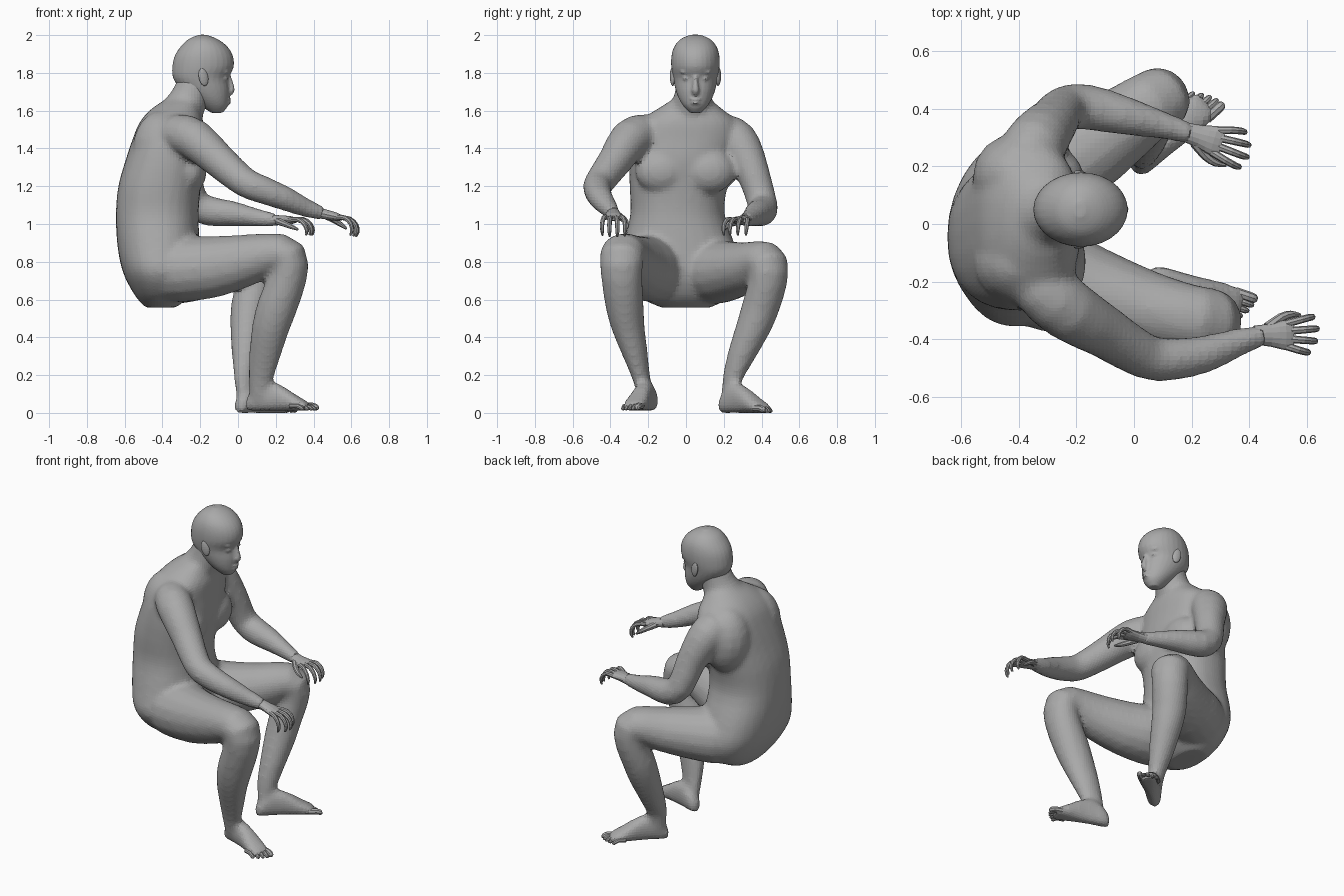
import bpy
import bmesh
from math import cos, sin, pi, copysign
from mathutils import Vector, Matrix

if "Cube" in bpy.data.objects:
    bpy.data.objects.remove(bpy.data.objects["Cube"], do_unlink=True)

grey = bpy.data.materials.new("plain grey")
grey.use_nodes = True
grey.diffuse_color = (0.4, 0.4, 0.4, 1)
for node in grey.node_tree.nodes:
    if node.type == 'BSDF_PRINCIPLED':
        node.inputs["Base Color"].default_value = (0.4, 0.4, 0.4, 1)
        node.inputs["Roughness"].default_value = 0.7


def finish(name, bm):
    mesh = bpy.data.meshes.new(name)
    bm.to_mesh(mesh)
    bm.free()
    mesh.materials.append(grey)
    obj = bpy.data.objects.new(name, mesh)
    bpy.context.collection.objects.link(obj)
    return obj


def fuse(name, pieces, voxel, rounds):
    """Melt overlapping pieces into one skin with soft joints."""
    bm = bmesh.new()
    for piece in pieces:
        bm.from_mesh(piece.data)
        bpy.data.objects.remove(piece, do_unlink=True)
    obj = finish(name, bm)
    remesh = obj.modifiers.new("skin", 'REMESH')
    remesh.mode = 'VOXEL'
    remesh.voxel_size = voxel
    soften = obj.modifiers.new("soften", 'SMOOTH')
    soften.factor = 0.5
    soften.iterations = rounds


def spline(keys, steps):
    """Smooth rings running through the key rings."""
    keys = [Vector(k) for k in keys]
    out = []
    for i in range(len(keys) - 1):
        p, q = keys[i], keys[i + 1]
        before, after = keys[max(i - 1, 0)], keys[min(i + 2, len(keys) - 1)]
        m, n = (q - before) / 2, (after - p) / 2
        for s in range(steps):
            t = s / steps
            t2, t3 = t * t, t * t * t
            out.append(p * (2 * t3 - 3 * t2 + 1) + m * (t3 - 2 * t2 + t)
                       + q * (3 * t2 - 2 * t3) + n * (t3 - t2))
    return out + [keys[-1]]


def loft(name, keys, ref, axis=None, sides=16, steps=2, power=1.0):
    """Skin over rings of (x, y, z, half width along ref, half depth)."""
    rings = spline(keys, steps)
    centres = [Vector(r[:3]) for r in rings]
    bm = bmesh.new()
    side, previous = Vector(ref), None
    for i, ring in enumerate(rings):
        if axis:
            along = Vector(axis).normalized()
        else:
            along = (centres[min(i + 1, len(rings) - 1)] - centres[max(i - 1, 0)]).normalized()
        side = (side - along * side.dot(along)).normalized()
        depth = along.cross(side)
        loop = []
        for j in range(sides):
            c, s = cos(2 * pi * j / sides), sin(2 * pi * j / sides)
            c, s = copysign(abs(c) ** power, c), copysign(abs(s) ** power, s)
            loop.append(bm.verts.new(centres[i] + side * c * max(ring[3], 0.002)
                                     + depth * s * max(ring[4], 0.002)))
        if previous:
            for j in range(sides):
                k = (j + 1) % sides
                bm.faces.new((previous[j], previous[k], loop[k], loop[j]))
        else:
            bm.faces.new(loop)
        previous = loop
    bm.faces.new(previous)
    bmesh.ops.recalc_face_normals(bm, faces=bm.faces)
    return finish(name, bm)


def blob(name, place, size):
    bm = bmesh.new()
    bmesh.ops.create_uvsphere(bm, u_segments=16, v_segments=10, radius=1,
                              matrix=Matrix.Translation(place) @ Matrix.Diagonal((*size, 1)))
    return finish(name, bm)


def tube(points):
    """Turn (x, y, z, radius) into round rings."""
    return [(*p, p[3]) for p in points]


UP, ACROSS = (0, 0, 1), (0, 1, 0)

# Trunk and neck
body = [loft("torso", [
    (-.41, 0, .557, .13, .08), (-.4, -.01, .62, .25, .145), (-.405, -.03, .74, .325, .203),
    (-.42, -.035, .88, .298, .218), (-.428, -.045, 1.05, .25, .219),
    (-.415, -.04, 1.2, .259, .219), (-.388, -.025, 1.33, .275, .21),
    (-.37, 0, 1.45, .288, .188), (-.352, .01, 1.54, .262, .168),
    (-.33, .02, 1.61, .17, .128), (-.29, .03, 1.66, .1, .09)],
    ACROSS, axis=UP, sides=28, steps=3, power=.88),
    loft("neck", [(-.33, .02, 1.55, .15, .12), (-.265, .035, 1.65, .105, .103),
                  (-.22, .045, 1.77, .095, .09)], ACROSS, sides=18, steps=3)]
for breast, blade in ((-.13, -.13), (.12, .165)):
    body += [blob("breast", (-.255, breast, 1.28), (.09, .142, .12)),
             blob("shoulder_blade", (-.405, blade, 1.39), (.155, .15, .21))]

# Head: height, back, front, half width
MID = .05
skull = [(1.588, -.14, -.083, .028), (1.62, -.19, -.056, .06), (1.66, -.24, -.048, .086),
         (1.71, -.3, -.045, .105), (1.77, -.343, -.05, .118), (1.83, -.348, -.023, .128),
         (1.89, -.335, -.027, .127), (1.94, -.303, -.057, .112), (1.98, -.26, -.11, .077),
         (2.002, -.205, -.17, .025)]
face = [loft("skull", [((b + f) / 2, MID, z, w, (f - b) / 2) for z, b, f, w in skull],
             ACROSS, axis=UP, sides=28, steps=3),
        loft("nose", [(-.055, MID, 1.8, .012, .012), (-.041, MID, 1.745, .014, .016),
                      (-.036, MID, 1.708, .021, .019), (-.047, MID, 1.686, .015, .012)],
             ACROSS, sides=10),
        blob("upper_lip", (-.053, MID, 1.661), (.017, .03, .008)),
        blob("lower_lip", (-.055, MID, 1.641), (.017, .026, .009))]
for label, s in (("right", -1), ("left", 1)):
    face += [blob("eye", (-.07, MID + s * .046, 1.77), (.016, .022, .011)),
             blob("brow", (-.068, MID + s * .046, 1.805), (.022, .036, .012))]
    ear = blob(label + "_ear", (0, 0, 0), (.026, .012, .048))
    ear.location = (-.183, MID + s * .122, 1.778)
    ear.rotation_euler = (0, -.2, -s * .3)
fuse("head", face, .008, 2)


# Hands
def hand(label, wrist, forward, thumb_side):
    d = Vector(forward).normalized()
    s = Vector((0, 0, 1)).cross(d).normalized() * thumb_side
    u = d.cross(s) * thumb_side

    def at(f, across, up, *radii):
        return (*(Vector(wrist) + d * f + s * across + u * up), *radii)

    loft(label + "_palm", [at(-.03, 0, 0, .033, .03), at(.03, 0, 0, .04, .026),
                           at(.08, 0, 0, .052, .022), at(.11, 0, 0, .046, .013)],
         s, sides=14)
    for name, off, reach in (("index", .04, .95), ("middle", .014, 1.03),
                             ("ring", -.013, 1), ("little", -.038, .87)):
        loft(f"{label}_{name}_finger", tube([
            at(.085, off, 0, .014), at(.145 * reach, off * 1.35, .004, .013),
            at(.185 * reach, off * 1.55, -.02, .012), at(.2 * reach, off * 1.55, -.055, .01),
            at(.195 * reach, off * 1.5, -.08, .005)]), s, sides=8)
    loft(label + "_thumb", tube([
        at(.02, .025, -.005, .02), at(.07, .06, -.02, .016), at(.11, .072, -.035, .013),
        at(.145, .07, -.05, .006)]), u, sides=8)


# Arms, each from shoulder to wrist
body.append(loft("right_arm", tube([
    (-.36, -.15, 1.47, .09), (-.31, -.225, 1.475, .108), (-.225, -.3, 1.445, .108),
    (-.1, -.375, 1.335, .092), (.03, -.455, 1.225, .08), (.12, -.47, 1.185, .075),
    (.25, -.45, 1.135, .065), (.36, -.41, 1.085, .05), (.45, -.385, 1.055, .037)]), UP))
hand("right", (.445, -.385, 1.055), (.2, 0, -.045), 1)
body.append(loft("left_arm", tube([
    (-.38, .16, 1.47, .09), (-.36, .24, 1.465, .11), (-.328, .297, 1.4, .106),
    (-.28, .355, 1.27, .088), (-.24, .4, 1.125, .08), (-.16, .405, 1.07, .08),
    (-.03, .375, 1.055, .068), (.09, .345, 1.035, .05), (.2, .312, 1.02, .037)]), UP))
hand("left", (.2, .312, 1.02), (.2, -.06, 0), -1)


# Feet
def foot(label, heel, forward, inner):
    d = Vector(forward).normalized()
    s = Vector((0, 0, 1)).cross(d) * inner

    def at(f, across, up, *radii):
        return (*(Vector(heel) + d * f + s * across + Vector((0, 0, up))), *radii)

    profile = [(0, .024, .06), (.03, .043, .11), (.1, .046, .16), (.18, .051, .145),
               (.26, .061, .095), (.32, .061, .06), (.35, .052, .04)]
    body.append(loft(label + "_foot", [at(f, 0, h / 2, w, h / 2) for f, w, h in profile],
                     s, axis=d, power=.85))
    for i, (name, tip) in enumerate((("big", .39), ("second", .385), ("third", .375),
                                     ("fourth", .36), ("little", .34))):
        r = .012 if i else .018
        off = .04 - i * .024
        loft(f"{label}_{name}_toe", tube([
            at(tip - .08, off, .026, r), at(tip - .035, off, .026, r),
            at(tip - .01, off, r, r * .9), at(tip, off, r, r * .4)]), s, sides=8)


# Legs, each from hip over the bent knee to the ankle
body.append(loft("right_leg", [
    (-.44, -.16, .74, .14, .15), (-.3, -.19, .76, .182, .174), (-.12, -.245, .775, .156, .163),
    (.05, -.295, .81, .132, .137), (.18, -.325, .84, .12, .112), (.264, -.34, .827, .118, .104),
    (.264, -.34, .72, .11, .102), (.21, -.325, .57, .102, .107), (.172, -.305, .45, .087, .1),
    (.14, -.265, .3, .064, .084), (.12, -.235, .18, .046, .067),
    (.115, -.21, .08, .042, .056)], (.27, .96, 0)))
foot("right", (.045, -.175, .01), (.37, -.125, 0), 1)
body.append(loft("left_leg", [
    (-.44, .11, .74, .14, .15), (-.33, .16, .745, .18, .17), (-.19, .245, .755, .16, .153),
    (-.06, .33, .775, .137, .132), (.03, .395, .8, .122, .112), (.087, .432, .787, .113, .104),
    (.087, .432, .69, .107, .097), (.06, .395, .56, .102, .097), (.05, .355, .45, .092, .092),
    (.04, .29, .3, .072, .074), (.035, .245, .18, .048, .06),
    (.04, .235, .08, .042, .052)], (-.52, .85, 0)))
foot("left", (-.005, .185, -.002), (.28, .255, 0), -1)

fuse("body", body, .016, 8)
